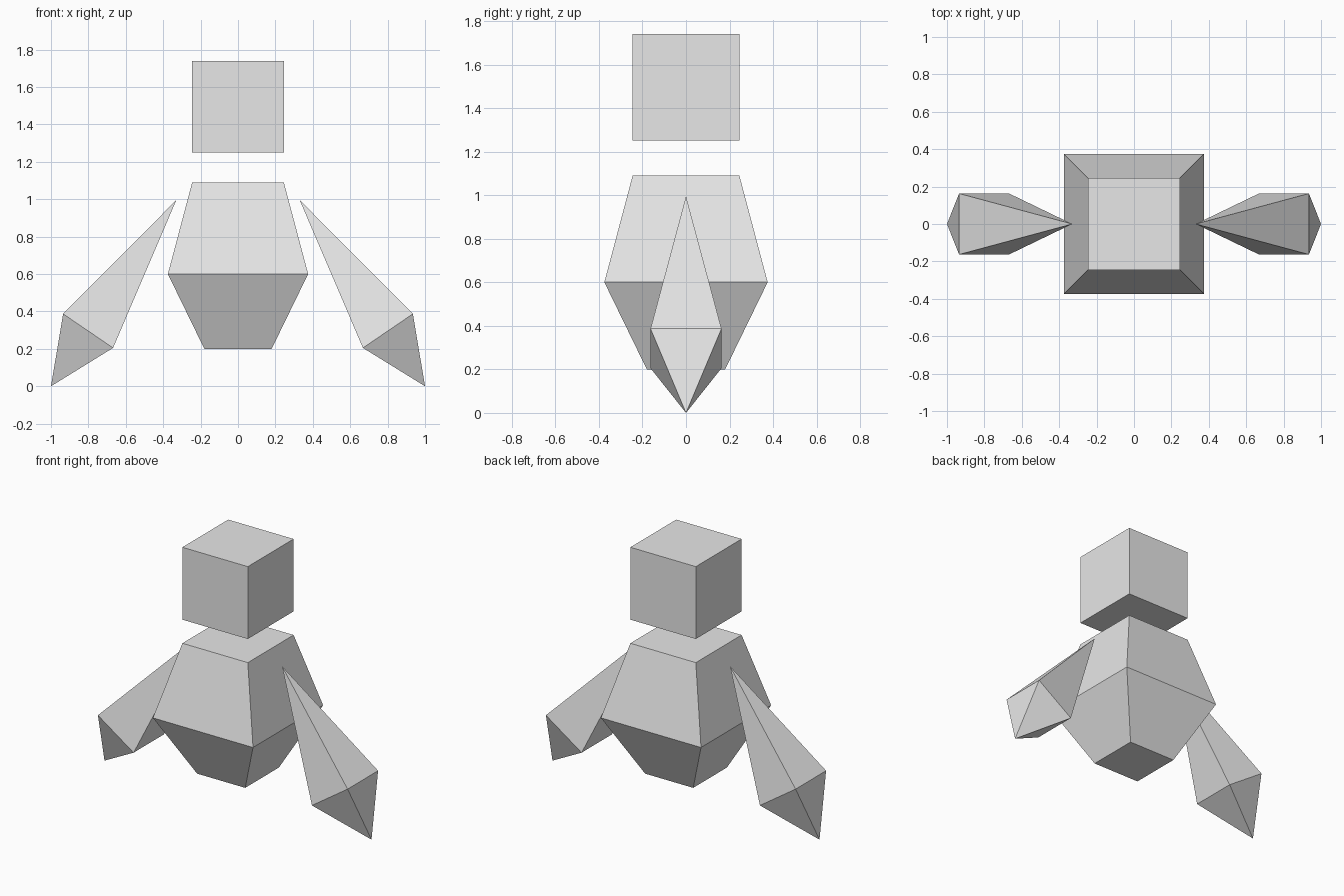
import bpy
from mathutils import Vector

cube = bpy.data.objects.get("Cube")
if cube:
    bpy.data.objects.remove(cube, do_unlink=True)

grey = bpy.data.materials.new("plain grey")
grey.use_nodes = True
colour = (0.8, 0.8, 0.8, 1)
grey.diffuse_color = colour
grey.node_tree.nodes["Principled BSDF"].inputs["Base Color"].default_value = colour


def square(z, half):
    """Horizontal square section, centred on the vertical axis."""
    return [(-half, -half, z), (half, -half, z), (half, half, z), (-half, half, z)]


def loft(name, sections):
    """Join four-cornered sections from bottom to top; a one-point section is a tip."""
    verts, faces, rings = [], [], []
    for section in sections:
        start = len(verts)
        verts += [Vector(p) for p in section]
        rings.append([start + i % len(section) for i in range(4)])
    for low, high in zip(rings, rings[1:]):
        for i in range(4):
            j = (i + 1) % 4
            face = [low[i], low[j], high[j], high[i]]
            faces.append(list(dict.fromkeys(face)))
    if len(sections[0]) == 4:
        faces.append(rings[0][::-1])
    if len(sections[-1]) == 4:
        faces.append(rings[-1])
    mesh = bpy.data.meshes.new(name)
    mesh.from_pydata(verts, [], faces)
    mesh.materials.append(grey)
    mesh.update()
    obj = bpy.data.objects.new(name, mesh)
    bpy.context.collection.objects.link(obj)
    return obj


# Floating head and faceted body
loft("head", [square(1.25, 0.245), square(1.74, 0.245)])
loft("body", [square(0.2, 0.18), square(0.6, 0.375), square(1.09, 0.245)])

# Arms: long spike to the shoulder, short spike to the hand
for name, side in (("left_arm", 1), ("right_arm", -1)):
    inner, outer = (0.668, 0.205), (0.935, 0.387)
    corners = [(inner, -1), (outer, -1), (outer, 1), (inner, 1)]
    wrist = [(side * x, y * 0.163, z) for (x, z), y in corners]
    if side < 0:
        wrist.reverse()
    loft(name, [[(side, 0, 0)], wrist, [(side * 0.33, 0, 0.995)]])
